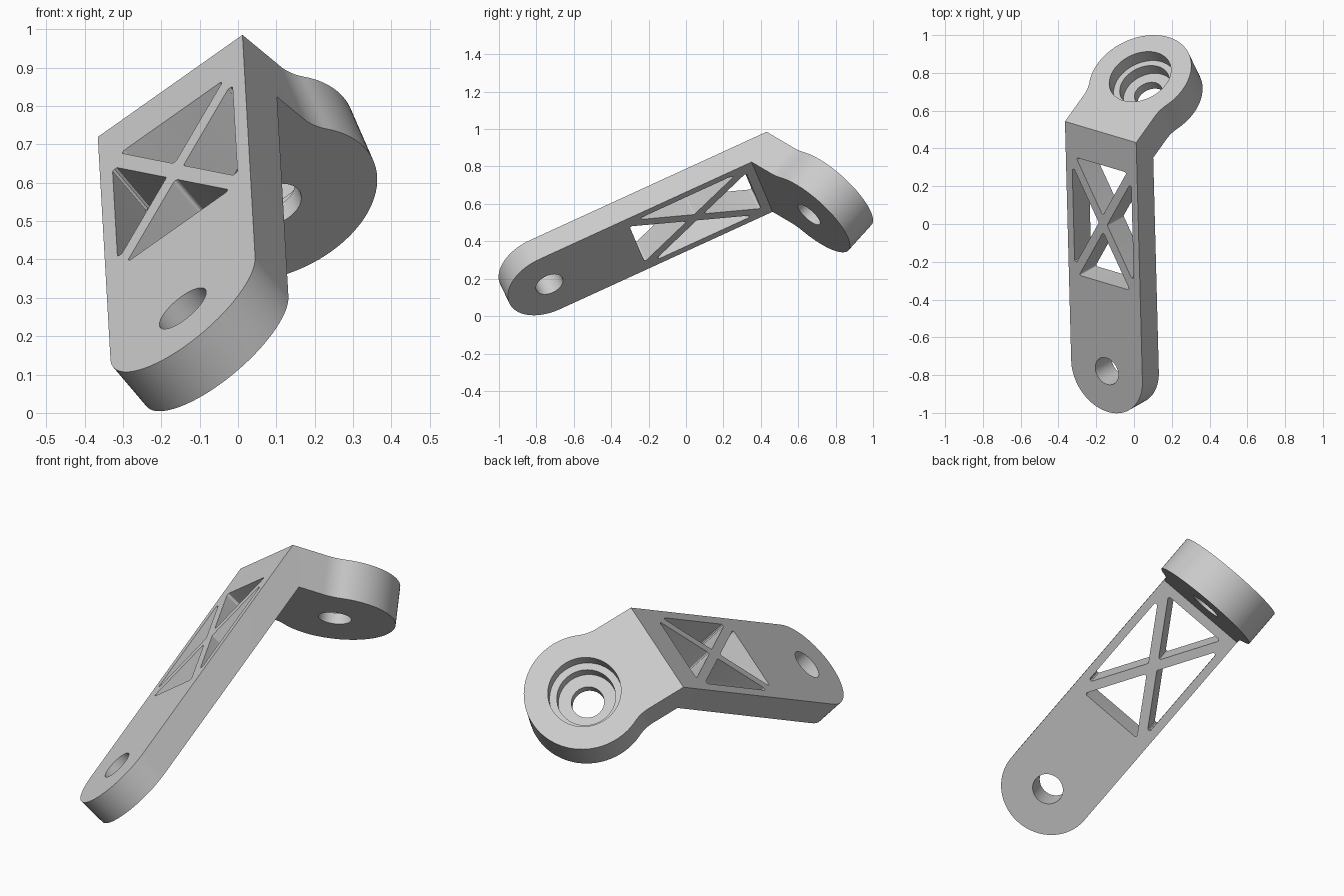
import bpy, bmesh
from math import sin, cos, tan, atan2, pi, radians, sqrt
from mathutils import Vector

cube = bpy.data.objects.get("Cube")
if cube:
    bpy.data.objects.remove(cube)

# Frame: the bend ridge runs along U, the arm along ARM, the flange along FLANGE
RIDGE = Vector((-0.177, 0.487, 0.8525))
U = Vector((0.377, -0.112, 0.266)).normalized()
ARM = Vector((0.03, -0.911, -0.412))
ARM = (ARM - U * ARM.dot(U)).normalized()
ARM_UP = ARM.cross(U).normalized()
BEND = radians(61.7)
FLANGE = -cos(BEND) * ARM - sin(BEND) * ARM_UP
FLANGE_UP = -sin(BEND) * ARM + cos(BEND) * ARM_UP

HALF = 0.2375                      # half width of the arm
ARM_T, FLANGE_T = 0.143, 0.193     # plate thicknesses
ARM_END, FLANGE_END = 1.393, 0.40  # distances from ridge to hole centres
FLANGE_R, NECK_R, HOLE_R = 0.285, 0.20, 0.077

arm_in = (FLANGE_T - ARM_T * cos(BEND)) / sin(BEND)
flange_in = sin(BEND) * ARM_T - cos(BEND) * arm_in


def arc(cx, cy, r, a0, a1, n):
    return [(cx + r * cos(a0 + (a1 - a0) * i / n),
             cy + r * sin(a0 + (a1 - a0) * i / n)) for i in range(n + 1)]


def circle(cy, r):
    return arc(0, cy, r, 0, 2 * pi, 64)[:-1]


def prism(bm, outline, along, up, top, bottom, inner=None):
    """Extrude an outline; with inner set, leave the mitred ridge end open."""
    def place(p, h):
        return bm.verts.new(RIDGE + U * p[0] + along * p[1] + up * h)
    low = list(outline)
    if inner is not None:
        low[0], low[-1] = (low[0][0], inner), (low[-1][0], inner)
    a = [place(p, top) for p in outline]
    b = [place(p, bottom) for p in low]
    bm.faces.new(a)
    bm.faces.new(b)
    n = len(a)
    for i in range(n if inner is None else n - 1):
        j = (i + 1) % n
        bm.faces.new((a[i], a[j], b[j], b[i]))


def finish(bm, name):
    bmesh.ops.remove_doubles(bm, verts=bm.verts, dist=0.0001)
    bmesh.ops.recalc_face_normals(bm, faces=bm.faces)
    mesh = bpy.data.meshes.new(name)
    bm.to_mesh(mesh)
    bm.free()
    obj = bpy.data.objects.new(name, mesh)
    bpy.context.collection.objects.link(obj)
    return obj


def rounded(points, r, n=6):
    """Round every corner of a convex polygon with radius r."""
    pts = [Vector(p) for p in points]
    out = []
    for i, p in enumerate(pts):
        a = (pts[i - 1] - p).normalized()
        b = (pts[(i + 1) % len(pts)] - p).normalized()
        half = a.angle(b) / 2
        c = p + (a + b).normalized() * (r / sin(half))
        start = p + a * (r / tan(half)) - c
        end = p + b * (r / tan(half)) - c
        for k in range(n + 1):
            spoke = start.lerp(end, k / n).normalized() * r
            out.append(tuple(c + spoke))
    return out


# Bracket body: round-ended arm and round flange sharing the mitred ridge
arm_outline = [(HALF, 0)] + arc(0, ARM_END, HALF, 0, pi, 40) + [(-HALF, 0)]
reach = HALF + NECK_R
rise = sqrt((FLANGE_R + NECK_R) ** 2 - reach ** 2)
neck = arc(reach, FLANGE_END - rise, NECK_R, pi, atan2(rise, -reach), 10)
tilt = atan2(-rise, reach)
head = arc(0, FLANGE_END, FLANGE_R, tilt, pi - tilt, 64)
flange_outline = ([(HALF, 0)] + neck + head[1:-1]
                  + [(-x, y) for x, y in reversed(neck)] + [(-HALF, 0)])
bm = bmesh.new()
prism(bm, arm_outline, ARM, ARM_UP, 0, -ARM_T, arm_in)
prism(bm, flange_outline, FLANGE, FLANGE_UP, 0, -FLANGE_T, flange_in)
body = finish(bm, "angled_bracket")

# Cutters: bolt holes, stepped counterbore
cuts = [
    (circle(ARM_END, HOLE_R), ARM, ARM_UP, -0.2),
    (circle(FLANGE_END, 0.172), FLANGE, FLANGE_UP, -0.075),
    (circle(FLANGE_END, 0.138), FLANGE, FLANGE_UP, -0.14),
    (circle(FLANGE_END, HOLE_R), FLANGE, FLANGE_UP, -0.25),
]

# Cutters: four triangular windows that leave an X brace
W, S0, S1, BAR = 0.197, 0.192, 0.878, 0.024
mid, tall = (S0 + S1) / 2, (S1 - S0) / 2
diag = sqrt(W * W + tall * tall)
dw, ds = BAR * diag / tall, BAR * diag / W
for sign in (1, -1):
    ends = [(-W + dw, mid + sign * tall), (W - dw, mid + sign * tall), (0, mid + sign * ds)]
    sides = [(sign * W, mid - tall + ds), (sign * W, mid + tall - ds), (sign * dw, mid)]
    for tri in (ends, sides):
        cuts.append((rounded(tri, 0.009), ARM, ARM_UP, -0.2))

bpy.context.view_layer.objects.active = body
body.select_set(True)
for outline, along, up, depth in cuts:
    bm = bmesh.new()
    prism(bm, outline, along, up, 0.05, depth)
    cutter = finish(bm, "cutter")
    cutter.hide_render = True
    mod = body.modifiers.new("cut", "BOOLEAN")
    mod.operation, mod.solver, mod.object = "DIFFERENCE", "EXACT", cutter
    bpy.ops.object.modifier_apply(modifier=mod.name)
    bpy.data.objects.remove(cutter)

# Plain grey finish
grey = bpy.data.materials.new("plain_grey")
grey.use_nodes = True
colour = (0.6, 0.6, 0.6, 1)
grey.diffuse_color = colour
grey.node_tree.nodes["Principled BSDF"].inputs["Base Color"].default_value = colour
body.data.materials.clear()
body.data.materials.append(grey)
bpy.ops.object.shade_smooth_by_angle(angle=radians(30))
